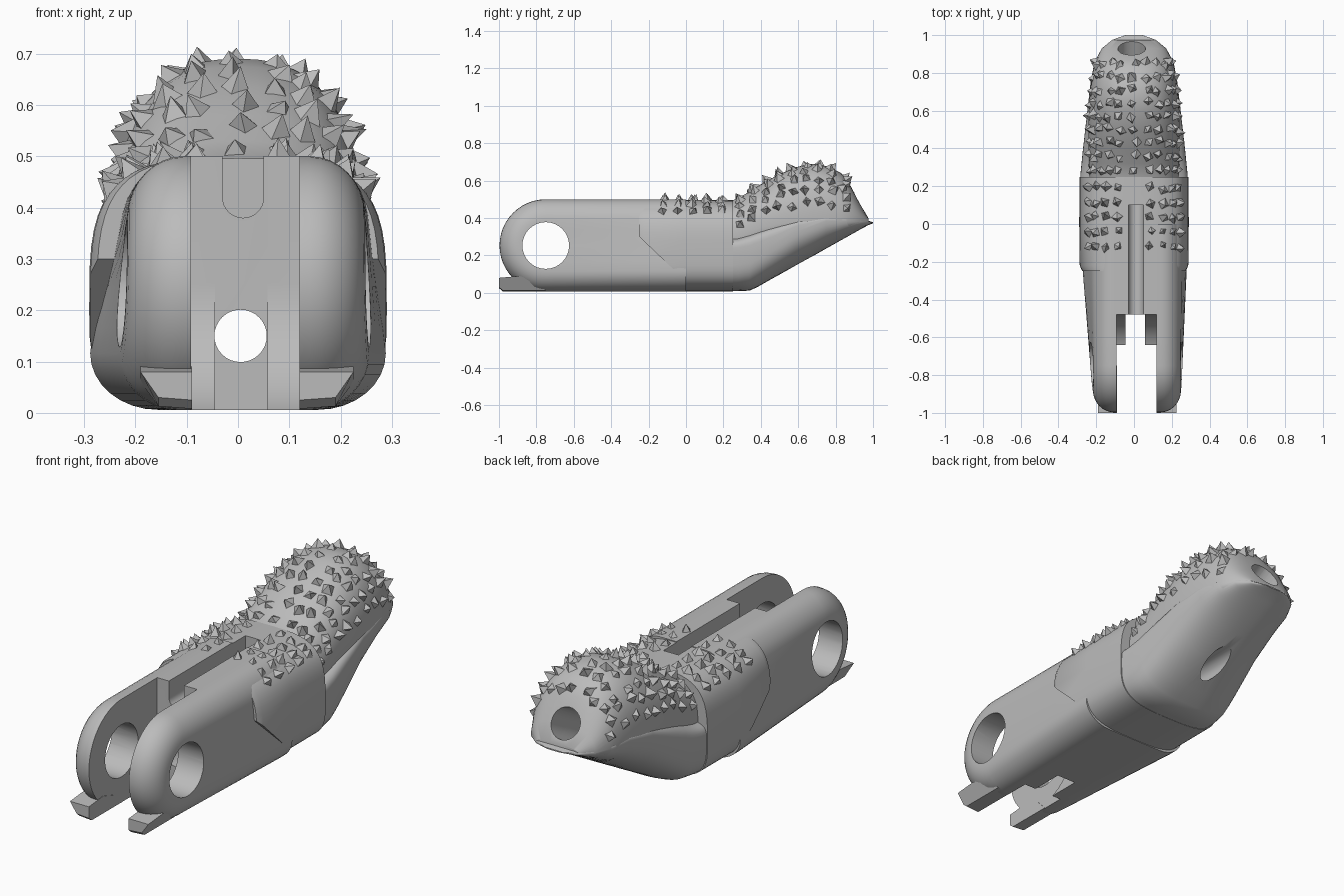
import bpy, bmesh, random
from math import sin, cos, pi, radians
from mathutils import Vector, Matrix

random.seed(4)
if "Cube" in bpy.data.objects:
    bpy.data.objects.remove(bpy.data.objects["Cube"])

grey = bpy.data.materials.new("plain grey")
grey.use_nodes = True
grey.diffuse_color = (0.5, 0.5, 0.5, 1)
grey.node_tree.nodes["Principled BSDF"].inputs["Base Color"].default_value = (0.5, 0.5, 0.5, 1)


def finish(name, bm):
    bmesh.ops.recalc_face_normals(bm, faces=bm.faces)
    mesh = bpy.data.meshes.new(name)
    bm.to_mesh(mesh)
    bm.free()
    mesh.materials.append(grey)
    ob = bpy.data.objects.new(name, mesh)
    bpy.context.collection.objects.link(ob)
    return ob


def loft(name, rings):
    """Skin closed rings of equal length and cap both ends."""
    bm = bmesh.new()
    vs = [[bm.verts.new(p) for p in ring] for ring in rings]
    n = len(vs[0])
    for a, b in zip(vs, vs[1:]):
        for i in range(n):
            bm.faces.new((a[i], a[(i + 1) % n], b[(i + 1) % n], b[i]))
    bm.faces.new(vs[0])
    bm.faces.new(vs[-1])
    return finish(name, bm)


def prism(name, profile, x0, x1):
    return loft(name, [[(x, y, z) for y, z in profile] for x in (x0, x1)])


def box(name, x0, x1, y0, y1, z0, z1):
    return prism(name, [(y0, z0), (y1, z0), (y1, z1), (y0, z1)], x0, x1)


def rod(name, centre, axis, radius, length):
    bm = bmesh.new()
    turn = Vector(axis).to_track_quat("Z", "Y").to_matrix().to_4x4()
    bmesh.ops.create_cone(bm, cap_ends=True, segments=32, radius1=radius, radius2=radius,
                          depth=length, matrix=Matrix.Translation(centre) @ turn)
    return finish(name, bm)


def activate(ob):
    bpy.ops.object.select_all(action="DESELECT")
    ob.select_set(True)
    bpy.context.view_layer.objects.active = ob


def carve(ob, cutters):
    activate(ob)
    for c in cutters:
        m = ob.modifiers.new("cut", "BOOLEAN")
        m.operation, m.solver, m.object = "DIFFERENCE", "EXACT", c
        bpy.ops.object.modifier_apply(modifier=m.name)


def clamp(v):
    return max(0, min(1, v))


def power(v, n):
    return abs(v) ** (2 / n) * (1 if v >= 0 else -1)


def point(sec, a, n_top):
    """Point on a rounded section: y, half width, bottom, widest height, top."""
    y, w, low, mid, top = sec
    n_low = 3.4 - 1.1 * clamp((y - 0.25) / 0.35)  # the underside grows rounder to the tip
    n = n_top if sin(a) >= 0 else n_low
    rise = top - mid if sin(a) >= 0 else mid - low
    return Vector((w * power(cos(a), n), y, mid + rise * power(sin(a), n)))


def hull(name, secs, n_top, count=56):
    return loft(name, [[point(s, 2 * pi * i / count, n_top) for i in range(count)] for s in secs])


def section_at(secs, y):
    for a, b in zip(secs, secs[1:]):
        if a[0] <= y <= b[0]:
            t = (y - a[0]) / (b[0] - a[0])
            return tuple(p + (q - p) * t for p, q in zip(a, b))


# Sections of the middle body, the lower shell and the grip pad
body_secs = [(-0.25, .275, .01, .2, .497), (-0.22, .288, .008, .2, .497), (0, .29, .008, .2, .497),
             (0.25, .289, .008, .2, .495)]
shell_secs = [(.2, .288, .009, .2, .29), (.28, .282, .009, .2, .3), (.34, .276, .012, .205, .32),
              (.38, .272, .03, .22, .335), (.45, .264, .07, .25, .36), (.6, .247, .152, .33, .405),
              (.75, .23, .237, .385, .41), (.85, .211, .293, .385, .4), (.93, .17, .338, .38, .395),
              (.975, .115, .362, .375, .385), (1, .045, .372, .375, .378)]
pad_secs = [(.15, .232, .2, .3, .48), (.25, .238, .2, .3, .495), (.32, .24, .2, .32, .53),
            (.4, .241, .25, .35, .58), (.5, .242, .28, .37, .635), (.6, .241, .25, .38, .675),
            (.68, .235, .26, .385, .69), (.76, .227, .27, .385, .675), (.83, .215, .3, .385, .64),
            (.87, .203, .31, .385, .59), (.93, .17, .345, .38, .48), (.975, .114, .364, .375, .4)]
body = hull("middle_body", body_secs, 3.5)
shell = hull("lower_shell", shell_secs, 5)
pad = hull("grip_pad", pad_secs, 2.4)


# Fork: a rounded bar with softened outer edges; its lower sides flare to meet the body
def fork_ring(u, inset):
    r = 0.247 - inset
    path = [(-0.75 - r * sin(pi * i / 24), 0.253 + r * cos(pi * i / 24)) for i in range(25)]
    straight = (-0.6, -0.45, -0.25, -0.04, 0)
    path += [(y, 0.253 - r) for y in straight] + [(y, 0.253 + r) for y in reversed(straight)]
    ring = []
    for y, z in path:
        flare = clamp((1 + y) / 0.96) * clamp((0.46 - z) / 0.32)
        ring.append((u * (0.228 + 0.06 * flare) + 0.017 * (1 - flare), y, z))
    return ring


edge = 0.11
steps = [pi / 2 * i / 8 for i in range(9)]
half = [(1 - 0.46 * (1 - sin(b)), edge * (1 - cos(b))) for b in steps]
half += [(1, inset) for inset in (0.16, 0.2, 0.24)]
fork = loft("fork", [fork_ring(-u, d) for u, d in reversed(half)] + [fork_ring(u, d) for u, d in half])

# Small stop feet below the fork tips
foot_profile = [(-1, .025), (-.98, .008), (-.75, .007), (-.8, .06), (-.89, .09), (-1, .08)]
for name, inner, outer in (("right_foot", -0.09, -0.19), ("left_foot", 0.12, 0.225)):
    foot = prism(name, foot_profile, inner, outer)
    for v in foot.data.vertices:
        if abs(v.co.x - outer) < 0.001 and v.co.z < 0.04:
            v.co.x += 0.035 * (1 if outer < 0 else -1)
            v.co.z += 0.005

# Cutters; the slot keeps a round clearance about the pin
arc = [(-0.75 + 0.27 * cos(a), 0.253 + 0.27 * sin(a)) for a in [radians(6 * i - 72) for i in range(13)]]
slot = prism("slot_cutter", [(-1.1, -.1), (arc[0][0], -.1)] + arc + [(-.48, .6), (-1.1, .6)], -0.092, 0.12)
notch = box("notch_cutter", -0.045, 0.057, -1.1, -0.48, -0.1, 0.5)
pin = rod("pin_cutter", (0, -0.75, 0.253), (1, 0, 0), 0.125, 1)
groove = box("groove_cutter", -0.03, 0.05, -0.6, 0.1, 0.42, 0.6)
groove_floor = rod("groove_floor_cutter", (0.01, -0.25, 0.42), (0, 1, 0), 0.04, 0.7)
tunnel = rod("tunnel_cutter", (0.005, 0.2, 0.15), (0, 1, 0), 0.051, 1.6)
tip_bore = rod("tip_bore_cutter", (-0.012, 0.93, 0.48), (0, 0.88, 0.47), 0.073, 0.5)
pocket = prism("pocket_cutter", [(-.3, -.1), (-.04, -.1), (-.04, .1), (-.25, .3), (-.3, .3)], -0.5, 0.5)

carve(fork, [slot, notch, pin, groove, groove_floor, tunnel])
carve(body, [pocket, groove, groove_floor, tunnel])
carve(shell, [tunnel, tip_bore])
carve(pad, [tunnel, tip_bore])
for c in (slot, notch, pin, groove, groove_floor, tunnel, tip_bore, pocket):
    bpy.data.objects.remove(c)

for ob in (fork, body, shell, pad):
    activate(ob)
    bpy.ops.object.shade_smooth_by_angle(angle=radians(32))


# Grip spikes: uneven little pyramids standing on the surface
def add_spike(bm, secs, n, y, a):
    p = point(section_at(secs, y), a, n)
    along = point(section_at(secs, y + .01), a, n) - point(section_at(secs, y - .01), a, n)
    across = point(section_at(secs, y), a + .02, n) - point(section_at(secs, y), a - .02, n)
    along.normalize()
    normal = along.cross(across).normalized()
    if normal.dot(p - Vector((0, y, 0.25))) < 0:
        normal.negate()
    side = normal.cross(along)
    spin = random.uniform(0, pi / 2)
    base = []
    for k in range(4):
        r = random.uniform(0.026, 0.04)
        t = spin + k * pi / 2
        base.append(bm.verts.new(p + r * (cos(t) * along + sin(t) * side) - 0.008 * normal))
    lean = along * random.uniform(-.015, .015) + side * random.uniform(-.015, .015)
    tip = bm.verts.new(p + normal * random.uniform(0.022, 0.042) + lean)
    bm.faces.new(base)
    for k in range(4):
        bm.faces.new((base[k], base[(k + 1) % 4], tip))


def jitter(v, amount):
    return v + random.uniform(-amount, amount)


bm = bmesh.new()
for row in range(9):
    for col in range(11):
        add_spike(bm, pad_secs, 2.4, jitter(0.29 + 0.07 * row, 0.012), radians(jitter(15 + 15 * col, 3)))
finish("pad_spikes", bm)

bm = bmesh.new()
for row in range(5):
    for angle in (44, 57, 71, 83):
        for a in (angle, 180 - angle):
            add_spike(bm, body_secs, 3.5, jitter(-0.12 + 0.078 * row, 0.01), radians(jitter(a, 1.2)))
finish("body_spikes", bm)
